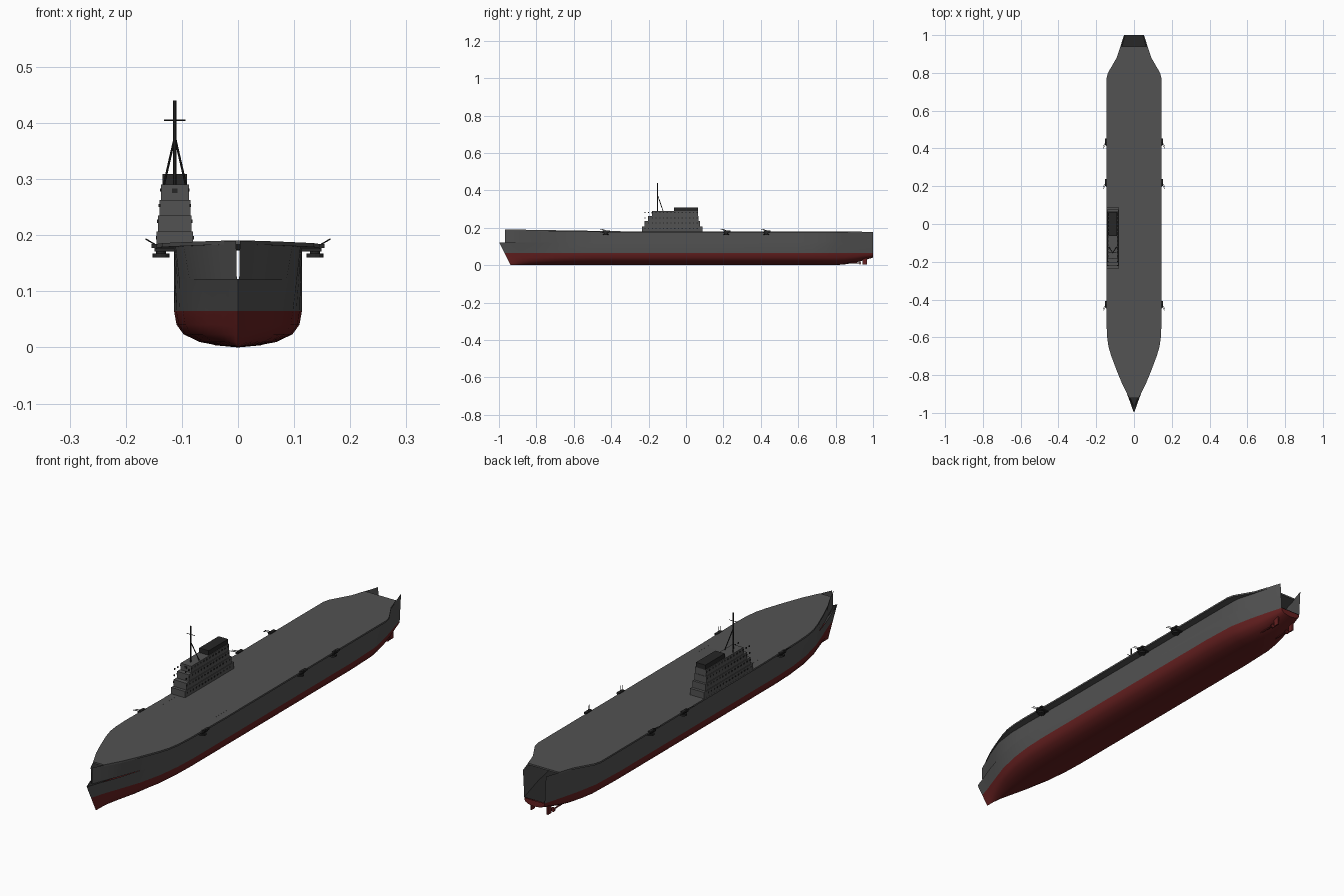
import bpy, bmesh
from mathutils import Vector, Matrix

cube = bpy.data.objects.get("Cube")
if cube:
    bpy.data.objects.remove(cube)


def material(name, rgb):
    m = bpy.data.materials.new(name)
    m.use_nodes = True
    m.diffuse_color = (*rgb, 1)
    m.node_tree.nodes["Principled BSDF"].inputs["Base Color"].default_value = (*rgb, 1)
    return m


GREY = material("navy grey", (0.085, 0.085, 0.085))
RED = material("antifouling red", (0.13, 0.014, 0.014))
DARK = material("dark grey", (0.02, 0.02, 0.02))


def finish(name, bm, mats, rule=None, smooth=False):
    bmesh.ops.remove_doubles(bm, verts=bm.verts, dist=0.0001)
    bmesh.ops.recalc_face_normals(bm, faces=bm.faces)
    if rule:
        for f in bm.faces:
            f.material_index = rule(f.calc_center_median())
    mesh = bpy.data.meshes.new(name)
    bm.to_mesh(mesh)
    bm.free()
    for m in mats:
        mesh.materials.append(m)
    ob = bpy.data.objects.new(name, mesh)
    bpy.context.collection.objects.link(ob)
    if smooth:
        bpy.ops.object.select_all(action='DESELECT')
        ob.select_set(True)
        bpy.context.view_layer.objects.active = ob
        bpy.ops.object.shade_smooth_by_angle()
    return ob


def loft(bm, sections, closed=False):
    rings = [[bm.verts.new(p) for p in s] for s in sections]
    n = len(rings[0])
    for a, b in zip(rings, rings[1:]):
        for i in range(n if closed else n - 1):
            j = (i + 1) % n
            bm.faces.new((a[i], a[j], b[j], b[i]))
    if closed:
        bm.faces.new(rings[0])
        bm.faces.new(rings[-1])
    return rings


def box(bm, centre, size):
    bmesh.ops.create_cube(bm, size=1, matrix=Matrix.Translation(centre) @ Matrix.Diagonal((*size, 1)))


def rod(bm, a, b, r, sides=8):
    a, b = Vector(a), Vector(b)
    rot = (b - a).to_track_quat('Z', 'Y').to_matrix().to_4x4()
    bmesh.ops.create_cone(bm, cap_ends=True, segments=sides, radius1=r, radius2=r,
                          depth=(b - a).length, matrix=Matrix.Translation((a + b) / 2) @ rot)


def lerp_table(table, y):
    if y <= table[0][0]:
        return table[0][1]
    for (y0, v0), (y1, v1) in zip(table, table[1:]):
        if y <= y1:
            return v0 + (v1 - v0) * (y - y0) / (y1 - y0)
    return table[-1][1]


# Half widths along the ship at the waterline, hull top and flight deck
WATER = [(-.97, 0), (-.92, .015), (-.85, .04), (-.75, .075), (-.65, .098), (-.55, .11), (-.45, .114),
         (.6, .114), (.75, .108), (.85, .088), (.94, .064), (1, .047)]
TOP = [(-.97, .002), (-.92, .025), (-.85, .06), (-.75, .098), (-.65, .112), (-.55, .114),
       (.75, .114), (.8, .112), (.88, .088), (.94, .072), (1, .053)]
DECK = [(-.92, .025), (-.85, .061), (-.78, .09), (-.7, .12), (-.65, .135), (-.6, .142), (-.53, .1455),
        (.77, .1455), (.8, .138), (.84, .115), (.88, .092), (.94, .072)]
SHEER = [(-.96, .19), (-.6, .184), (-.3, .1795), (1, .1785)]
KEEL = [(.82, 0), (.9, .012), (1, .04)]
BILGE = [(0, 0), (.3, .05), (.6, .15), (.85, .36), (.96, .62), (1, 1)]
WL, STEP = .065, .122


def mid_width(y):
    return (lerp_table(WATER, y) + lerp_table(TOP, y)) / 2


# Lower hull with raked stem and rounded bilge
STATIONS = [-.97, -.945, -.92, -.885, -.85, -.8, -.75, -.7, -.65, -.6, -.55, -.45,
            0, .6, .68, .75, .8, .85, .9, .94, 1]


def lower_section(y):
    k, w = lerp_table(KEEL, y), lerp_table(WATER, y)
    half = [(w * a, k + (WL - k) * b) for a, b in BILGE]
    half.append((0 if y == -.97 else mid_width(y), STEP))
    rake = max(0, min(1, (-.75 - y) / .2))
    full = [(-x, z) for x, z in reversed(half)] + half[1:]
    return [(x, y - (z - WL) * .5 * rake, z) for x, z in full]


bm = bmesh.new()
rings = loft(bm, [lower_section(y) for y in STATIONS])
bm.faces.new(rings[-1][1:-1])
finish("lower_hull", bm, [GREY, RED], lambda c: 1 if c.z < WL + .002 else 0, True)

# Upper hull walls, open at the bow and stern
bm = bmesh.new()
for s in (-1, 1):
    loft(bm, [[(s * max(.002, mid_width(y)), y, STEP),
               (s * lerp_table(TOP, y), y, lerp_table(SHEER, y))] for y in [-.967] + STATIONS[1:]])
finish("upper_hull", bm, [GREY], smooth=True)

# Open bow and stern decks
bm = bmesh.new()
loft(bm, [[(-w, y, .121), (w, y, .121)] for y, w in ((-.99, .002), (-.945, .019), (-.88, .035), (-.8, .06))])
loft(bm, [[(s * lerp_table(WATER, y), y, WL + .002) for s in (-1, 1)] for y in (.7, .75, .85, .94, 1)])
finish("end_decks", bm, [DARK])

# Flight deck plate
bm = bmesh.new()
rows = []
for y in sorted([p[0] for p in DECK] + [-.3]):
    w, z = lerp_table(DECK, y), lerp_table(SHEER, y)
    rows.append([(-w, y, z - .006), (w, y, z - .006), (w, y, z + .001), (-w, y, z + .001)])
loft(bm, rows, True)
finish("flight_deck", bm, [GREY])

# Stepped island: half width, front, back, bottom, top
IX = -.1125
LEVELS = [(.0325, -.235, .088, .176, .207), (.030, -.222, .076, .207, .235),
          (.0275, -.203, .066, .235, .263), (.025, -.183, .064, .263, .29)]
bm = bmesh.new()
windows = bmesh.new()
for w, y0, y1, z0, z1 in LEVELS:
    box(bm, (IX, (y0 + y1) / 2, (z0 + z1) / 2), (2 * w, y1 - y0, z1 - z0))
    for s in (-1, 1):
        for i in range(15):
            box(windows, (IX + s * w, -.22 + i * .02, (z0 + z1) / 2 + .004), (.003, .006, .006))
box(windows, (IX, -.183, .279), (.01, .004, .008))
finish("island", bm, [GREY])
finish("island_windows", windows, [DARK])

# Funnel
bm = bmesh.new()
box(bm, (IX, 0, .299), (.044, .128, .02))
finish("funnel", bm, [DARK])

# Tripod mast and yard
bm = bmesh.new()
rod(bm, (IX, -.152, .288), (IX, -.152, .44), .003)
rod(bm, (IX - .019, -.152, .405), (IX + .019, -.152, .405), .0012)
for s in (-1, 1):
    rod(bm, (IX + s * .02, -.122, .288), (IX, -.152, .375), .002)
finish("mast", bm, [DARK])

# Gun sponsons along both deck edges
bm = bmesh.new()
for s in (-1, 1):
    for y in (-.43, .215, .43):
        box(bm, (s * .131, y, .174), (.036, .036, .006))
        rod(bm, (s * .137, y, .160), (s * .137, y, .167), .015, 12)
        rod(bm, (s * .137, y, .165), (s * .137, y, .178), .009, 12)
        box(bm, (s * .148, y + .005, .181), (.012, .036, .007))
        for d in (-.005, .005):
            rod(bm, (s * .147, y + d, .183), (s * .164, y + d - .024, .193), .0013, 6)
finish("gun_sponsons", bm, [DARK])

# Twin rudders and propeller shafts
bm = bmesh.new()
for s in (-1, 1):
    box(bm, (s * .038, .957, .022), (.006, .024, .036))
    rod(bm, (s * .038, .85, .014), (s * .038, .935, .012), .003)
    rod(bm, (s * .038, .928, .012), (s * .038, .934, .012), .009, 10)
finish("rudders_and_shafts", bm, [RED])
